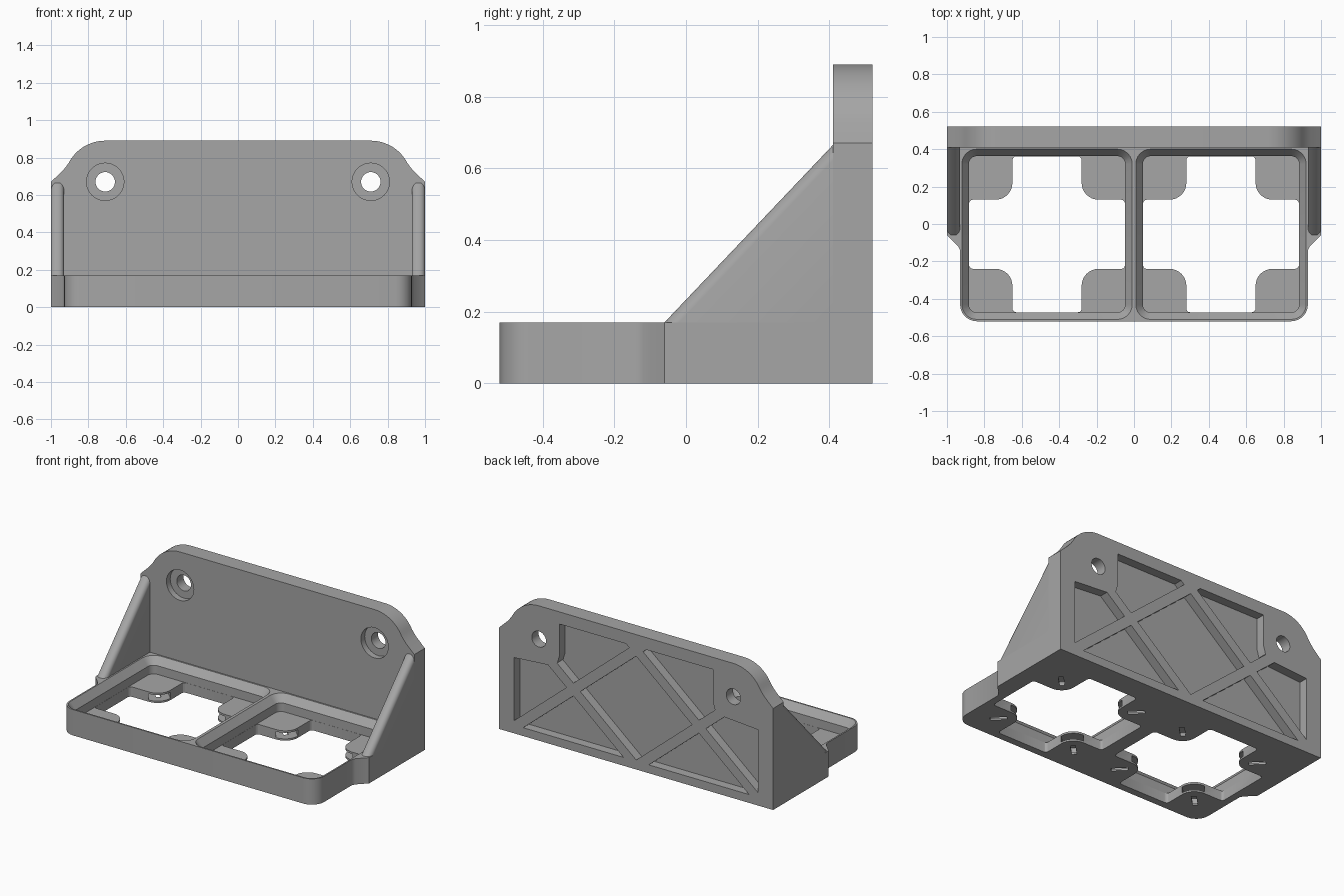
import bpy, bmesh, math

if "Cube" in bpy.data.objects:
    bpy.data.objects.remove(bpy.data.objects["Cube"])

grey = bpy.data.materials.new("grey plastic")
grey.diffuse_color = (0.38, 0.38, 0.38, 1)
grey.use_nodes = True
grey.node_tree.nodes["Principled BSDF"].inputs["Base Color"].default_value = grey.diffuse_color


def solid(name, rings, bevel_longer=None):
    """Skin closed rings of points into a capped solid."""
    bm = bmesh.new()
    vs = [[bm.verts.new(p) for p in ring] for ring in rings]
    n = len(vs[0])
    for a, b in zip(vs, vs[1:]):
        for i in range(n):
            bm.faces.new((a[i], a[(i + 1) % n], b[(i + 1) % n], b[i]))
    bm.faces.new(vs[0])
    bm.faces.new(vs[-1])
    bmesh.ops.recalc_face_normals(bm, faces=bm.faces)
    if bevel_longer:
        edges = [e for e in bm.edges if e.calc_length() > bevel_longer]
        bmesh.ops.bevel(bm, geom=edges, offset=0.03, segments=5, profile=0.5, affect='EDGES')
    me = bpy.data.meshes.new(name)
    bm.to_mesh(me)
    bm.free()
    me.materials.append(grey)
    ob = bpy.data.objects.new(name, me)
    bpy.context.collection.objects.link(ob)
    return ob


def prism(name, pts, lo, hi, axis, **kw):
    place = {'x': lambda u, v, w: (w, u, v),
             'y': lambda u, v, w: (u, w, v),
             'z': lambda u, v, w: (u, v, w)}[axis]
    return solid(name, [[place(u, v, w) for u, v in pts] for w in (lo, hi)], **kw)


def cut(ob, cutter):
    """Subtract a cutter from a part, then discard it."""
    cutter.hide_render = True
    m = ob.modifiers.new("cut", 'BOOLEAN')
    m.operation, m.solver, m.object = 'DIFFERENCE', 'EXACT', cutter
    bpy.context.view_layer.objects.active = ob
    bpy.ops.object.modifier_apply(modifier=m.name)
    bpy.data.objects.remove(cutter)


def arc(cx, cy, r, a0, a1, n=6):
    return [(cx + r * math.cos(math.radians(a0 + (a1 - a0) * i / n)),
             cy + r * math.sin(math.radians(a0 + (a1 - a0) * i / n))) for i in range(n + 1)]


def mirrored(right):
    """Close a right-hand half outline with its mirror image."""
    return right + [(-u, v) for u, v in reversed(right)]


def bar(x0, y0, x1, y1, w):
    """Straight strip of width w between two points."""
    d = math.hypot(x1 - x0, y1 - y0)
    nx, ny = -(y1 - y0) / d * w / 2, (x1 - x0) / d * w / 2
    return [(x0 + nx, y0 + ny), (x0 - nx, y0 - ny), (x1 - nx, y1 - ny), (x1 + nx, y1 + ny)]


def smooth(ob):
    bpy.ops.object.select_all(action='DESELECT')
    ob.select_set(True)
    bpy.context.view_layer.objects.active = ob
    bpy.ops.object.shade_smooth_by_angle(angle=math.radians(30))


FRONT, BACK, PLATE, TOP, FLOOR = -0.52, 0.52, 0.41, 0.17, 0.065
CELL = 0.465
CY = (FRONT + PLATE) / 2

# Tray with rounded front corners and flared sides
side = [(1, PLATE), (1, -0.06), (0.985, -0.075), (0.94, -0.12), (0.93, -0.14)]
tray = prism("tray", mirrored(side + arc(0.841, FRONT + 0.089, 0.089, 0, -90)), 0, TOP, 'z')

# Opening outline: a cross that leaves four rounded corner tabs
quarter = (arc(0.397, 0.165, 0.02, 0, 90, 3) + arc(0.275, 0.275, 0.09, 270, 180, 8)
           + arc(0.165, 0.397, 0.02, 0, 90, 3))
opening = []
for q in range(4):
    c, s = round(math.cos(q * math.pi / 2)), round(math.sin(q * math.pi / 2))
    opening += [(c * x - s * y, s * x + c * y) for x, y in quarter]

for cx in (-CELL, CELL):
    # Tapered pocket
    rings = []
    for z, inset in ((0.18, 0.002), (0.122, 0.047), (FLOOR, 0.047)):
        r, k = 0.089 - inset, CELL - 0.089
        ring = []
        for sx, sy, a in ((1, 1, 0), (-1, 1, 90), (-1, -1, 180), (1, -1, 270)):
            ring += [(x, y, z) for x, y in arc(cx + sx * k, CY + sy * k, r, a, a + 90)]
        rings.append(ring)
    cut(tray, solid("pocket_cutter", rings))
    cut(tray, prism("opening_cutter", [(cx + x, CY + y) for x, y in opening], -0.1, 0.1, 'z'))
    # Side-loading disc slots in the tabs, with push-out slots below
    for sx in (-1, 1):
        for sy in (-1, 1):
            a = math.degrees(math.atan2(sy, sx))
            mx, my = cx + sx * 0.288, CY + sy * 0.288
            t = math.radians(a)
            ex, ey = mx - 0.15 * math.cos(t), my - 0.15 * math.sin(t)
            px, py = -0.066 * math.sin(t), 0.066 * math.cos(t)
            disc = arc(mx, my, 0.066, a - 90, a + 90, 10) + [(ex + px, ey + py), (ex - px, ey - py)]
            cut(tray, prism("disc_cutter", disc, 0.012, 0.052, 'z'))
            dx, dy = 0.05 * math.cos(t), 0.05 * math.sin(t)
            slot = bar(mx - dx, my - dy, mx + dx, my + dy, 0.03)
            cut(tray, prism("slot_cutter", slot, -0.05, 0.03, 'z'))
smooth(tray)

# Back plate with rounded shoulders
shoulder = [(1, 0), (1, 0.67), (0.94, 0.727), (0.922, 0.748)] + arc(0.71, 0.67, 0.22, 27, 90, 10)
plate = prism("back_plate", mirrored(shoulder), PLATE, BACK, 'y')

# Recesses in the rear, divided by crossing ribs
recess_half = [(0.89, 0.055), (0.89, 0.5), (0.62, 0.52), (0.575, 0.55), (0.56, 0.6), (0.56, 0.81)]
recess = prism("recess_cutter", mirrored(recess_half), BACK - 0.06, BACK + 0.05, 'y')
for s in (-1, 1):
    for z0, z1 in ((0.79, -0.05), (0.02, 0.86)):
        cut(recess, prism("rib_cutter", bar(-s * 0.08, z0 + (z0 - z1) * 0.08, s, z1, 0.065), 0.3, 0.7, 'y'))
cut(plate, recess)

# Counterbored screw holes
for s in (-1, 1):
    for r, y0, y1 in ((0.1, 0.3, PLATE + 0.04), (0.052, 0.3, 0.7)):
        cut(plate, prism("hole_cutter", arc(s * 0.71, 0.67, r, 0, 348.75, 31), y0, y1, 'y'))
smooth(plate)

# Side gussets with rounded sloping edges
for label, x0, x1 in (("left", -1, -0.93), ("right", 0.93, 1)):
    smooth(prism(label + "_gusset", [(-0.06, TOP), (PLATE, 0.665), (PLATE, TOP)], x0, x1, 'x',
                 bevel_longer=0.6))
